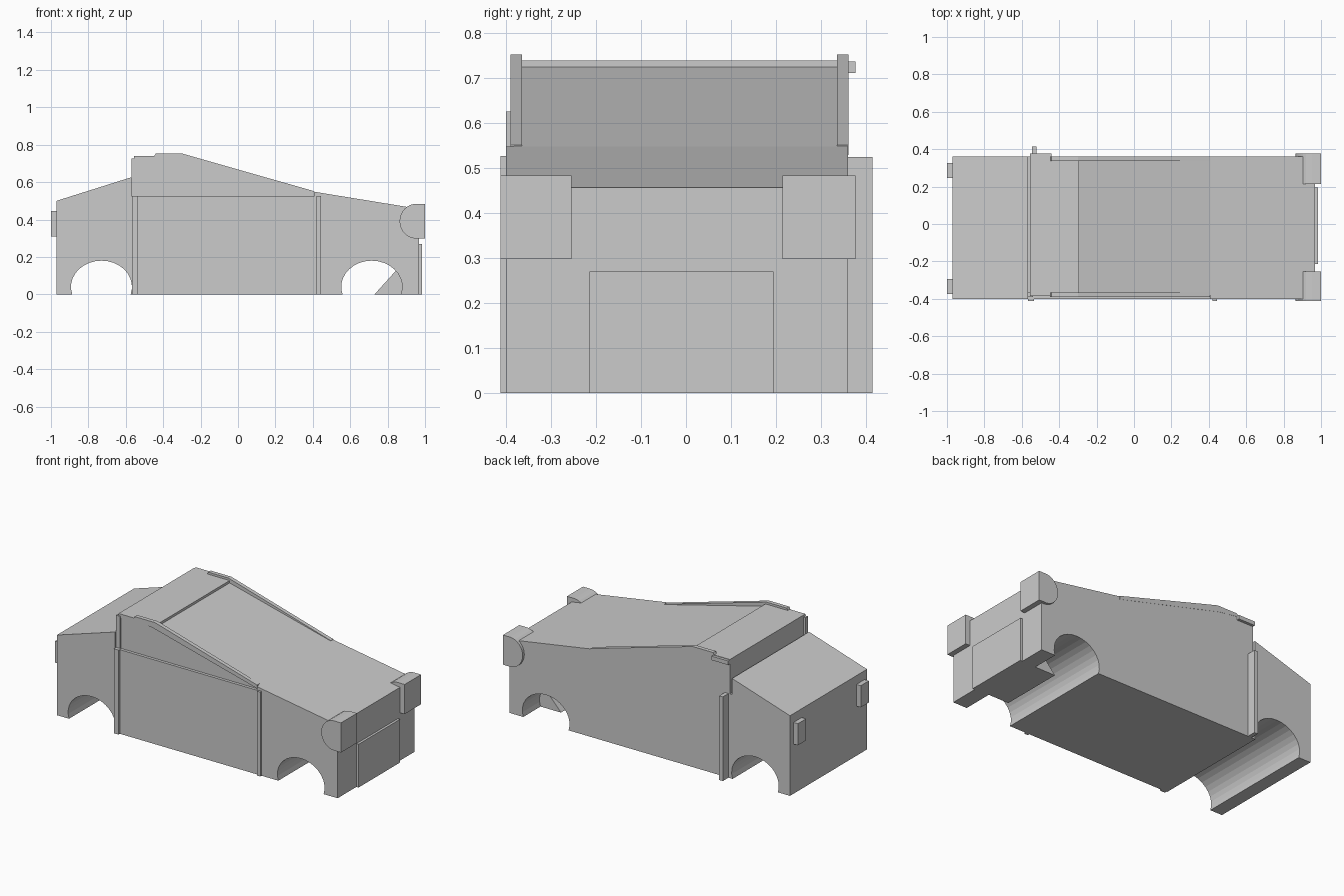
import bpy, bmesh
from math import cos, sin, pi, asin

if "Cube" in bpy.data.objects:
    bpy.data.objects.remove(bpy.data.objects["Cube"])

def prism(name, pts, y0, y1):
    """Extrude an (x, z) outline along y."""
    bm = bmesh.new()
    a = [bm.verts.new((x, y0, z)) for x, z in pts]
    b = [bm.verts.new((x, y1, z)) for x, z in pts]
    n = len(pts)
    bm.faces.new(a)
    bm.faces.new(b[::-1])
    for i in range(n):
        j = (i + 1) % n
        bm.faces.new((a[j], a[i], b[i], b[j]))
    bmesh.ops.recalc_face_normals(bm, faces=bm.faces)
    me = bpy.data.meshes.new(name)
    bm.to_mesh(me)
    bm.free()
    ob = bpy.data.objects.new(name, me)
    bpy.context.collection.objects.link(ob)
    return ob

def box(name, x0, x1, y0, y1, z0, z1):
    return prism(name, [(x0, z0), (x1, z0), (x1, z1), (x0, z1)], y0, y1)

def arch(cx, rx=0.163, rz=0.14, cz=0.04, n=18):
    """Wheel opening from left to right, ending on the ground line."""
    e = asin(cz / rz)
    pts = []
    for i in range(n + 1):
        t = pi + e - (pi + 2 * e) * i / n
        pts.append((cx + rx * cos(t), max(0.0, cz + rz * sin(t))))
    return pts

# lower body with both wheel openings
lower = [(-0.97, 0)] + arch(-0.73) + arch(0.715) + [
    (0.968, 0), (0.968, 0.457), (0.41, 0.548), (0.41, 0.525),
    (-0.57, 0.525), (-0.57, 0.626), (-0.97, 0.5)]
prism("lower_body", lower, -0.40, 0.36)

# cabin, slightly inset on the front side
prism("cabin", [(-0.555, 0.5), (0.41, 0.5), (0.41, 0.548), (-0.3, 0.727),
                (-0.555, 0.727)], -0.382, 0.36)
box("cabin_rear_pillar", -0.57, -0.54, -0.39, -0.365, 0.525, 0.727)

# roof panel
box("roof", -0.555, -0.293, -0.385, 0.36, 0.715, 0.74)
box("roof_edge", -0.555, -0.44, 0.355, 0.377, 0.712, 0.737)

# sloping rails beside the windscreen
for name, y in (("windscreen_rail_near", -0.39), ("windscreen_rail_far", 0.336)):
    prism(name, [(-0.45, 0.735), (-0.31, 0.715), (0.405, 0.53), (0.405, 0.552),
                 (-0.3, 0.753), (-0.44, 0.753)], y, y + 0.025)

# door pillars
box("rear_door_pillar", -0.568, -0.535, -0.413, -0.39, 0, 0.527)
box("front_door_pillar", 0.42, 0.443, -0.413, -0.39, 0, 0.527)
box("far_door_pillar", -0.545, -0.52, 0.35, 0.415, 0, 0.525)

# headlights with rounded backs
for name, y0, y1 in (("headlight_near", -0.413, -0.255), ("headlight_far", 0.215, 0.377)):
    back = [(0.952 + 0.088 * cos(t), 0.391 + 0.0925 * sin(t))
            for t in (pi / 2 + pi * i / 16 for i in range(17))]
    prism(name, [(1.0, 0.2985), (1.0, 0.4835)] + back, y0, y1)

# bumper plate and its bracket showing in the front wheel opening
box("bumper_plate", 0.96, 0.983, -0.215, 0.195, 0, 0.27)
prism("bumper_bracket", [(0.73, 0), (0.92, 0), (0.92, 0.21)], -0.21, 0.19)

# tail lights
for name, y in (("tail_light_near", -0.375), ("tail_light_far", 0.245)):
    box(name, -1.0, -0.96, y, y + 0.08, 0.31, 0.445)
